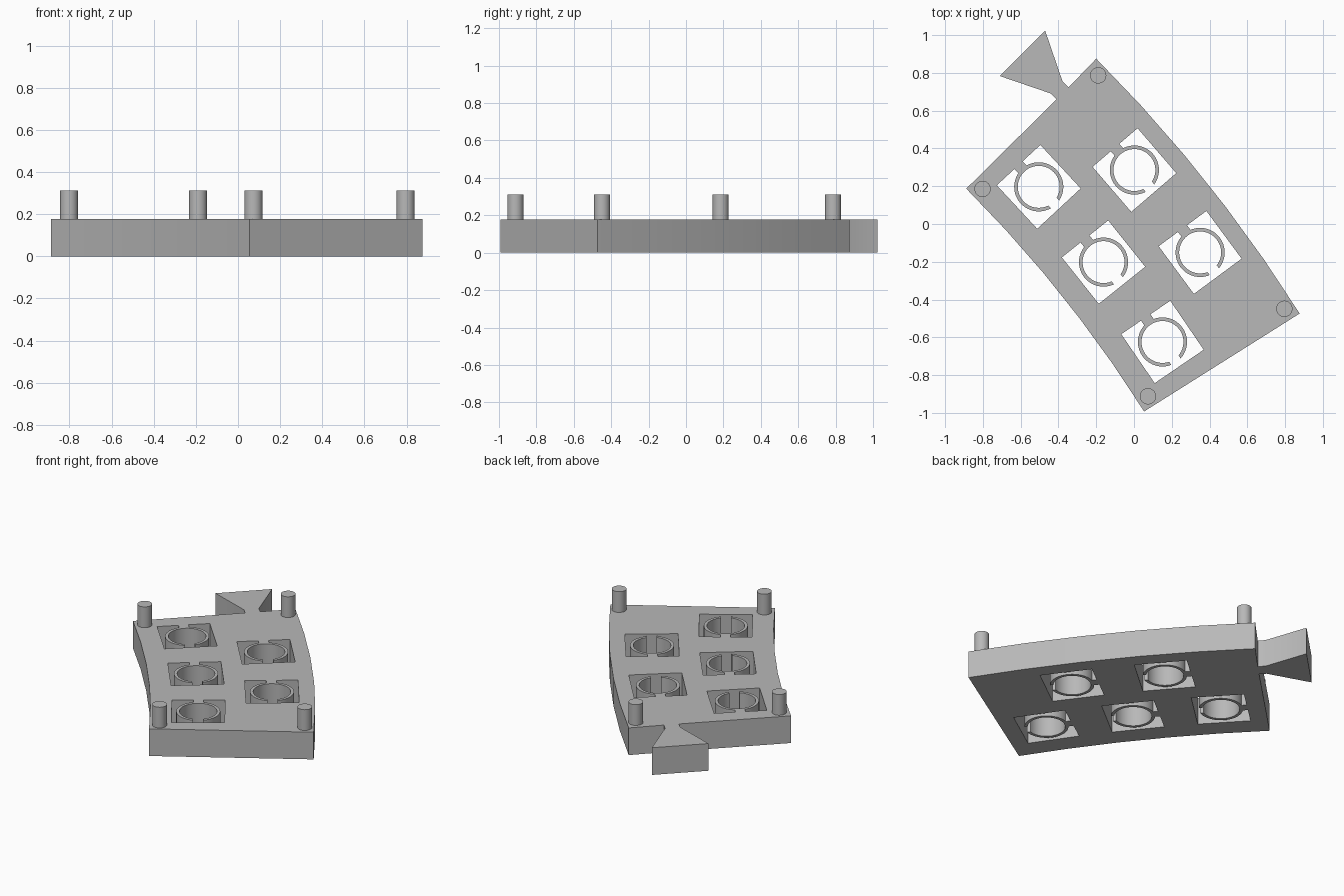
import bpy
import bmesh
from math import cos, sin, asin, radians, pi
from mathutils import Vector

old = bpy.data.objects.get("Cube")
if old:
    bpy.data.objects.remove(old, do_unlink=True)

# Material
grey = bpy.data.materials.new("plain grey")
grey.use_nodes = True
colour = (0.48, 0.48, 0.48, 1)
grey.diffuse_color = colour
grey.node_tree.nodes["Principled BSDF"].inputs["Base Color"].default_value = colour

# The plate is a sector of a large ring around this centre
CENTRE = Vector((-5.675, -4.6))
R_IN, R_OUT = 6.77, 7.743
A_LOW, A_HIGH = 32.2, 45.0
THICK, PEG_TOP = 0.177, 0.312


def polar(r, degrees):
    a = radians(degrees)
    return CENTRE + Vector((cos(a), sin(a))) * r


def arc(r, start, end, steps):
    """Points on a circle about the origin, angles in radians."""
    span = [start + (end - start) * i / steps for i in range(steps + 1)]
    return [Vector((cos(a), sin(a))) * r for a in span]


def finish(obj):
    obj.data.materials.clear()
    obj.data.materials.append(grey)
    bpy.ops.object.select_all(action='DESELECT')
    obj.select_set(True)
    bpy.context.view_layer.objects.active = obj
    bpy.ops.object.shade_smooth_by_angle(angle=radians(30))


def extruded(name, outlines, height):
    """Solid from flat outlines; inner outlines become through holes."""
    curve = bpy.data.curves.new(name + " outline", 'CURVE')
    curve.dimensions = '2D'
    curve.fill_mode = 'BOTH'
    curve.extrude = height / 2
    for points in outlines:
        spline = curve.splines.new('POLY')
        spline.points.add(len(points) - 1)
        for p, co in zip(spline.points, points):
            p.co = (co.x, co.y, 0, 1)
        spline.use_cyclic_u = True
    temp = bpy.data.objects.new(name + " helper", curve)
    bpy.context.collection.objects.link(temp)
    bpy.context.view_layer.update()
    graph = bpy.context.evaluated_depsgraph_get()
    mesh = bpy.data.meshes.new_from_object(temp.evaluated_get(graph))
    bpy.data.objects.remove(temp, do_unlink=True)
    bm = bmesh.new()
    bm.from_mesh(mesh)
    bmesh.ops.remove_doubles(bm, verts=bm.verts, dist=1e-5)
    bmesh.ops.recalc_face_normals(bm, faces=bm.faces)
    bmesh.ops.translate(bm, verts=bm.verts, vec=(0, 0, height / 2))
    bm.to_mesh(mesh)
    bm.free()
    mesh.name = name
    obj = bpy.data.objects.new(name, mesh)
    bpy.context.collection.objects.link(obj)
    finish(obj)
    return obj


def socket(r, degrees):
    """Square opening that leaves a split ring held by one tab."""
    h, w, ro, ri = 0.157, 0.03, 0.13, 0.111
    a, b, q = asin(w / ro), asin(w / ri), pi / 2
    points = [Vector(p) for p in ((w, h), (h, h), (h, -h), (-h, -h), (-h, h), (-w, h))]
    points += arc(ro, q + a, 3 * q - a, 24)
    points += arc(ri, 3 * q - b, b - q, 48)
    points += arc(ro, a - q, q - a, 24)
    out = Vector((cos(radians(degrees)), sin(radians(degrees))))
    side = Vector((-out.y, out.x))
    return [polar(r, degrees) + out * p.x + side * p.y for p in points]


# Plate outline: curved sides, with a dovetail on the upper end
STEPS = 5
angles = [A_LOW + (A_HIGH - A_LOW) * i / STEPS for i in range(STEPS + 1)]
plate = [polar(R_OUT, a) for a in angles]
end_out = (polar(1, A_HIGH) - CENTRE)
end_side = Vector((-end_out.y, end_out.x))
mid = (polar(R_IN, A_HIGH) + polar(R_OUT, A_HIGH)) / 2 + end_out * 0.235
dovetail = [(0.045, 0), (0.045, 0.045), (0.17, 0.3)]
dovetail += [(-x, y) for x, y in reversed(dovetail)]
neck = Vector((-0.3785, 0.6915))
plate += [neck + end_out * x + end_side * y for x, y in dovetail]
plate += [polar(R_IN, a) for a in reversed(angles)]

# Five sockets staggered in two rows
sockets = [socket(7.053 if i % 2 == 0 else 7.49, 34.31 + 2.135 * i) for i in range(5)]
extruded("socket_plate", [plate] + sockets, THICK)

# Corner pegs
for end, degrees in (("lower", 32.68), ("upper", 44.48)):
    for row, r in (("inner", 6.83), ("outer", 7.688)):
        p = polar(r, degrees)
        bpy.ops.mesh.primitive_cylinder_add(
            vertices=40, radius=0.043, depth=PEG_TOP - THICK,
            location=(p.x, p.y, (PEG_TOP + THICK) / 2))
        peg = bpy.context.object
        peg.name = f"{end}_{row}_peg"
        finish(peg)
